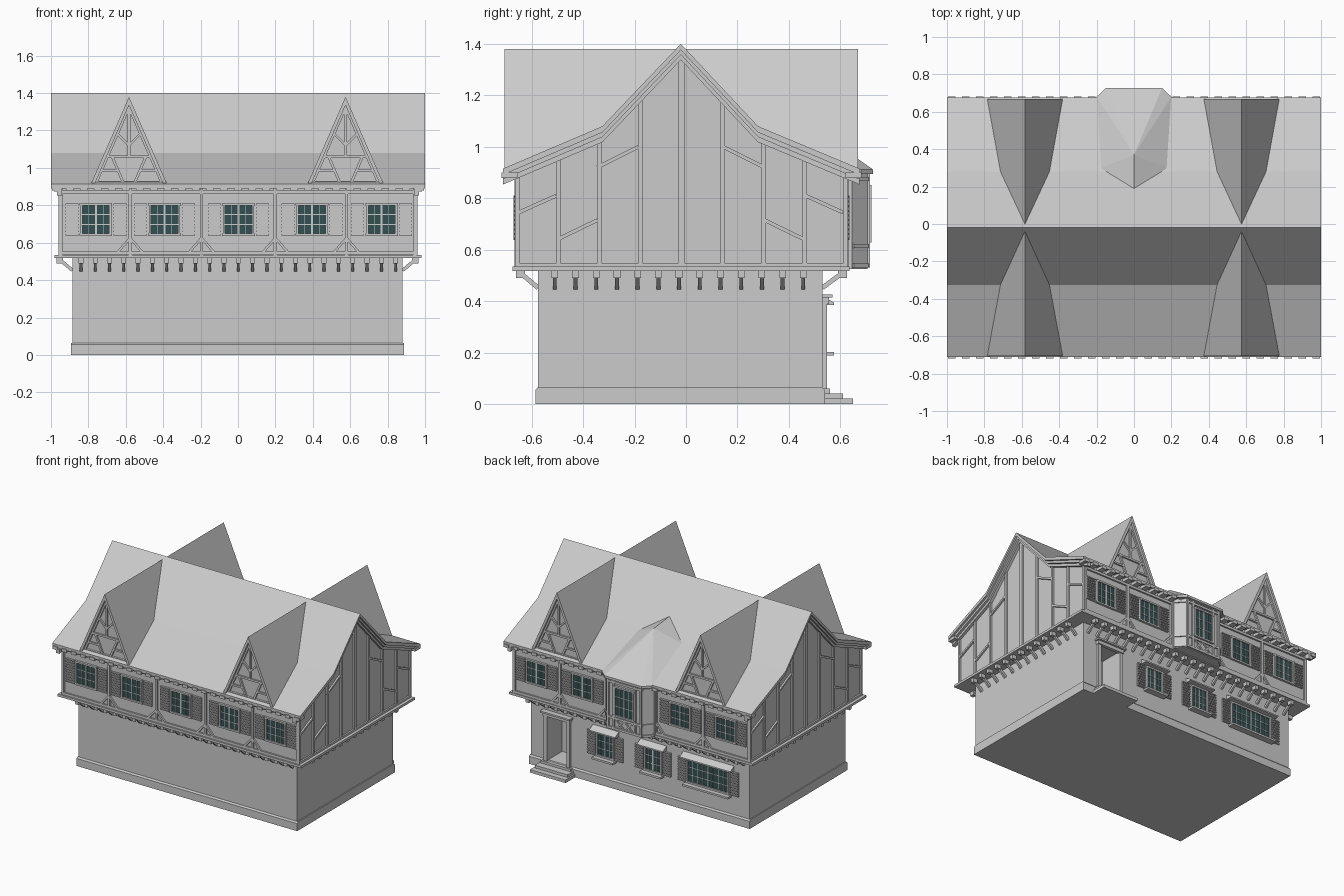
import bpy, bmesh, math
from mathutils import Matrix, Vector

cube = bpy.data.objects.get("Cube")
if cube:
    bpy.data.objects.remove(cube)


def material(name, rgb):
    m = bpy.data.materials.new(name)
    m.use_nodes = True
    m.diffuse_color = (*rgb, 1)
    m.node_tree.nodes["Principled BSDF"].inputs["Base Color"].default_value = (*rgb, 1)
    return m


GREY = material("light_grey", (0.6, 0.6, 0.6))
TEAL = material("dark_teal_glass", (0.033, 0.08, 0.085))
parts = {}


def part(name):
    return parts.setdefault(name, bmesh.new())


def box(name, lo, hi):
    lo, hi = Vector(lo), Vector(hi)
    m = Matrix.Translation((lo + hi) / 2) @ Matrix.Diagonal((*(hi - lo), 1))
    bmesh.ops.create_cube(part(name), size=1, matrix=m)


def prism(name, pts, axis, lo, hi):
    """Extrude a 2D outline along one axis."""
    bm = part(name)

    def at(p, t):
        c = list(p)
        c.insert(axis, t)
        return bm.verts.new(c)
    a, b = [at(p, lo) for p in pts], [at(p, hi) for p in pts]
    bm.faces.new(a)
    bm.faces.new(b[::-1])
    for i in range(len(pts)):
        j = (i + 1) % len(pts)
        bm.faces.new((a[i], b[i], b[j], a[j]))


def frame(origin, u, out):
    """Wall space: local x runs along the wall, y points out, z is up."""
    cols = [Vector(u).normalized(), Vector(out).normalized(), Vector((0, 0, 1))]
    return Matrix.Translation(origin) @ Matrix(cols).transposed().to_4x4()


def bar(name, f, a, b, w=0.018, d=0.012, base=0.0):
    """Timber lying on a wall from a to b, both given as (along, height)."""
    a, b = Vector(a), Vector(b)
    mid, v = (a + b) / 2, b - a
    m = (f @ Matrix.Translation((mid.x, base + d / 2, mid.y))
         @ Matrix.Rotation(-math.atan2(v.y, v.x), 4, 'Y')
         @ Matrix.Diagonal((v.length, d, w, 1)))
    bmesh.ops.create_cube(part(name), size=1, matrix=m)


def window(f, u, z0, z1, w, cols=4, shutter=0.07):
    h, zm = w / 2, (z0 + z1) / 2
    bar("window_glass", f, (u - h, zm), (u + h, zm), z1 - z0, 0.006)
    for z in (z0, z1):
        bar("window_frames", f, (u - h - .01, z), (u + h + .01, z), 0.012, 0.016)
    for s in (-h, h):
        bar("window_frames", f, (u + s, z0), (u + s, z1), 0.012, 0.016)
    for i in range(1, cols):
        x = u - h + w * i / cols
        bar("window_bars", f, (x, z0), (x, z1), 0.01 if 2 * i == cols else 0.003, 0.01)
    for i in (1, 2):
        z = z0 + (z1 - z0) * i / 3
        bar("window_bars", f, (u - h, z), (u + h, z), 0.005, 0.009)
    if shutter:
        for s in (-1, 1):
            c = u + s * (h + 0.016 + shutter / 2)
            l, r = c - shutter / 2, c + shutter / 2
            bar("shutters", f, (l, zm), (r, zm), z1 - z0, 0.006)
            for i in range(10):
                z = z0 + (z1 - z0) * i / 9
                bar("shutters", f, (l, z), (r, z), 0.008, 0.014)


# wall frames of the upper storey
XW, YF, YB = 0.948, -0.655, 0.62
front = frame((0, YF, 0), (1, 0, 0), (0, -1, 0))
back = frame((0, YB, 0), (1, 0, 0), (0, 1, 0))
sides = [frame((s * XW, 0, 0), (0, 1, 0), (s, 0, 0)) for s in (-1, 1)]

# ground floor with a door recess
L, R, F, B = -0.885, 0.88, -0.575, 0.53
DL, DR = 0.58, 0.74
prism("ground_floor", [(L, F), (R, F), (R, B), (DR, B), (DR, B - .16), (DL, B - .16), (DL, B), (L, B)], 2, 0.06, 0.4)
box("ground_floor", (L, F, 0.4), (R, B, 0.53))
prism("plinth", [(F - .01, 0), (B + .01, 0), (B + .01, .055), (B, .065), (F, .065), (F - .01, .055)], 0, L - .007, R + .007)

# door surround and steps
low = frame((0, B, 0), (1, 0, 0), (0, 1, 0))
for x in (DL - .012, DR + .012):
    bar("door_frame", low, (x, 0.06), (x, 0.4), 0.026, 0.018)
bar("door_frame", low, (DL - .03, 0.405), (DR + .03, 0.405), 0.03, 0.025)
bar("door_frame", low, (DL - .04, 0.42), (DR + .04, 0.42), 0.012, 0.04)
for i, (y, z) in enumerate([(0.56, 0.06), (0.61, 0.042), (0.65, 0.022)]):
    box("steps", (DL - .04 - .012 * i, B, 0), (DR + .04 + .012 * i, y, z))

# ground floor windows with sills and hoods
for u, w, n in [(0.275, 0.13, 4), (-0.11, 0.13, 4), (-0.555, 0.33, 8)]:
    window(low, u, 0.21, 0.375, w, n, 0.062)
    h = w / 2 + 0.02
    bar("window_sills", low, (u - h, 0.195), (u + h, 0.195), 0.014, 0.045)
    prism("window_hoods", [(B, 0.42), (B + .045, 0.395), (B + .045, 0.385), (B, 0.385)], 0, u - h - .02, u + h + .02)

# upper storey walls with gable ends, and roof shell
roof = [(-.712, .915), (-.325, 1.08), (-.02, 1.4), (.28, 1.08), (.675, .915)]


def layer(top, bottom):
    return [(y, z - top) for y, z in roof] + [(y, z - bottom) for y, z in reversed(roof)]


prism("upper_walls", [(YF, .53), (YF, .91), (-.325, 1.05), (-.02, 1.37), (.28, 1.05), (YB, .91), (YB, .53)], 0, -XW, XW)
prism("main_roof", layer(0, 0.024), 0, -1, 1)
for s in (-1, 1):
    prism("barge_boards", layer(0.024, 0.042), 0, s * 0.94, s * 0.985)
    prism("barge_boards", layer(0.042, 0.062), 0, s * 0.94, s * 0.968)

# eave tails under both roof edges
for i in range(27):
    x = -0.975 + 0.075 * i
    box("eave_tails", (x - .02, -0.718, 0.878), (x + .02, YF, 0.9))
    box("eave_tails", (x - .02, YB, 0.878), (x + .02, 0.682, 0.9))

# ledge and corbels carrying the overhang
box("ledge", (-0.982, -0.675, 0.518), (0.982, 0.635, 0.535))


def corbel(p, out, reach):
    f = frame(p, out, (-out[1], out[0], 0))
    bar("corbels", f, (0, 0.452), (reach, 0.515), 0.018, 0.015, -0.0075)
    bar("corbels", f, (reach - .025, 0.505), (reach + .01, 0.505), 0.03, 0.026, -0.013)


for i in range(23):
    x = -0.84 + 0.0765 * i
    corbel((x, F, 0), (0, -1, 0), 0.075)
    corbel((x, B, 0), (0, 1, 0), 0.085)
for i in range(13):
    y = -0.51 + 0.0805 * i
    corbel((L, y, 0), (-1, 0, 0), 0.075)
    corbel((R, y, 0), (1, 0, 0), 0.075)

# long wall timbers and windows
for f in (front, back):
    for z in (0.545, 0.87):
        bar("wall_timbers", f, (-XW, z), (XW, z))
    for x in (-0.948, -0.577, -0.195, 0.2, 0.58, 0.945):
        bar("wall_timbers", f, (x, 0.53), (x, 0.9))
        for s in (-1, 1):
            if abs(x) < 0.9:
                bar("wall_braces", f, (x + s * .07, 0.545), (x, 0.625), 0.013)
    for u in (-0.76, -0.393, 0.003, 0.396, 0.768):
        if f is front or abs(u) > 0.1:
            window(f, u, 0.643, 0.805, 0.155)


def roof_z(y):
    for (y0, z0), (y1, z1) in zip(roof, roof[1:]):
        if y0 <= y <= y1:
            return z0 + (z1 - z0) * (y - y0) / (y1 - y0)


# gable end timbers
braces = [((-.65, .745), (-.505, .81)), ((-.5, .64), (-.345, .715)), ((-.345, .92), (-.185, 1.0))]
for f in sides:
    bar("gable_timbers", f, (YF, 0.54), (YB, 0.54))
    for i in range(9):
        y = -0.655 + 0.1595 * i
        bar("gable_timbers", f, (y, 0.53), (y, roof_z(y) - 0.045), 0.024 if i == 4 else 0.016)
    for a, b in braces:
        bar("gable_timbers", f, a, b, 0.014)
        bar("gable_timbers", f, (-.04 - a[0], a[1]), (-.04 - b[0], b[1]), 0.014)

# steep dormers running through the roof, framed at both ends
for c in (-0.583, 0.575):
    prism("dormer_roofs", [(c - .205, .91), (c, 1.38), (c + .205, .91), (c + .185, .91), (c, 1.335), (c - .185, .91)], 1, -0.705, 0.668)
    prism("dormer_walls", [(c - .19, .905), (c, 1.345), (c + .19, .905)], 1, -0.675, 0.64)
    for y, n in ((-0.675, -1), (0.64, 1)):
        f = frame((c, y, 0), (1, 0, 0), (0, n, 0))
        bar("dormer_timbers", f, (-.18, .92), (.18, .92))
        bar("dormer_timbers", f, (-.115, 1.06), (.115, 1.06), 0.014)
        bar("dormer_timbers", f, (0, 1.06), (0, 1.32), 0.014)
        for s in (-1, 1):
            bar("dormer_timbers", f, (s * .178, .92), (0, 1.33), 0.018)
            bar("dormer_timbers", f, (s * .03, .92), (s * .09, 1.06), 0.014)
            bar("dormer_timbers", f, (0, 1.12), (s * .06, 1.18), 0.012)
            bar("dormer_timbers", f, (s * .055, .985), (s * .145, .985), 0.012)

# back bay: walls, timbers, window and hipped roof
prism("bay_walls", [(-.195, .6), (-.195, .645), (-.14, .705), (.14, .705), (.195, .645), (.195, .6)], 2, 0.525, 0.92)
bay = frame((0, 0.705, 0), (1, 0, 0), (0, 1, 0))
window(bay, 0, 0.635, 0.845, 0.15, 4, 0)
for z in (0.538, 0.615, 0.875):
    bar("bay_timbers", bay, (-.14, z), (.14, z), 0.016, 0.01)
for s in (-1, 1):
    for x in (.132, .088):
        bar("bay_timbers", bay, (s * x, .53), (s * x, .9), 0.014, 0.01)
    for x in (0, .07):
        bar("bay_timbers", bay, (s * x, .54), (s * (.07 - x), .61), 0.01, 0.008)
    chamfer = frame((s * .1675, .675, 0), (s * .055, -.06, 0), (s * .06, .055, 0))
    for z in (0.538, 0.615, 0.875):
        bar("bay_timbers", chamfer, (-.038, z), (.038, z), 0.016, 0.008)
bm = part("bay_roof")
pts = [(0, .37, 1.16), (0, .19, 1.178), (0, .25, 1.0)]
for s in (-1, 1):
    pts += [(s * .15, .727, .912), (s * .2, .68, .912), (s * .15, .727, .895), (s * .2, .68, .895), (s * .18, .3, 1.068)]
hull = bmesh.ops.convex_hull(bm, input=[bm.verts.new(p) for p in pts])

# turn every part into an object
for name, bm in parts.items():
    bmesh.ops.recalc_face_normals(bm, faces=bm.faces)
    me = bpy.data.meshes.new(name)
    bm.to_mesh(me)
    bm.free()
    me.materials.append(TEAL if name == "window_glass" else GREY)
    bpy.context.collection.objects.link(bpy.data.objects.new(name, me))
